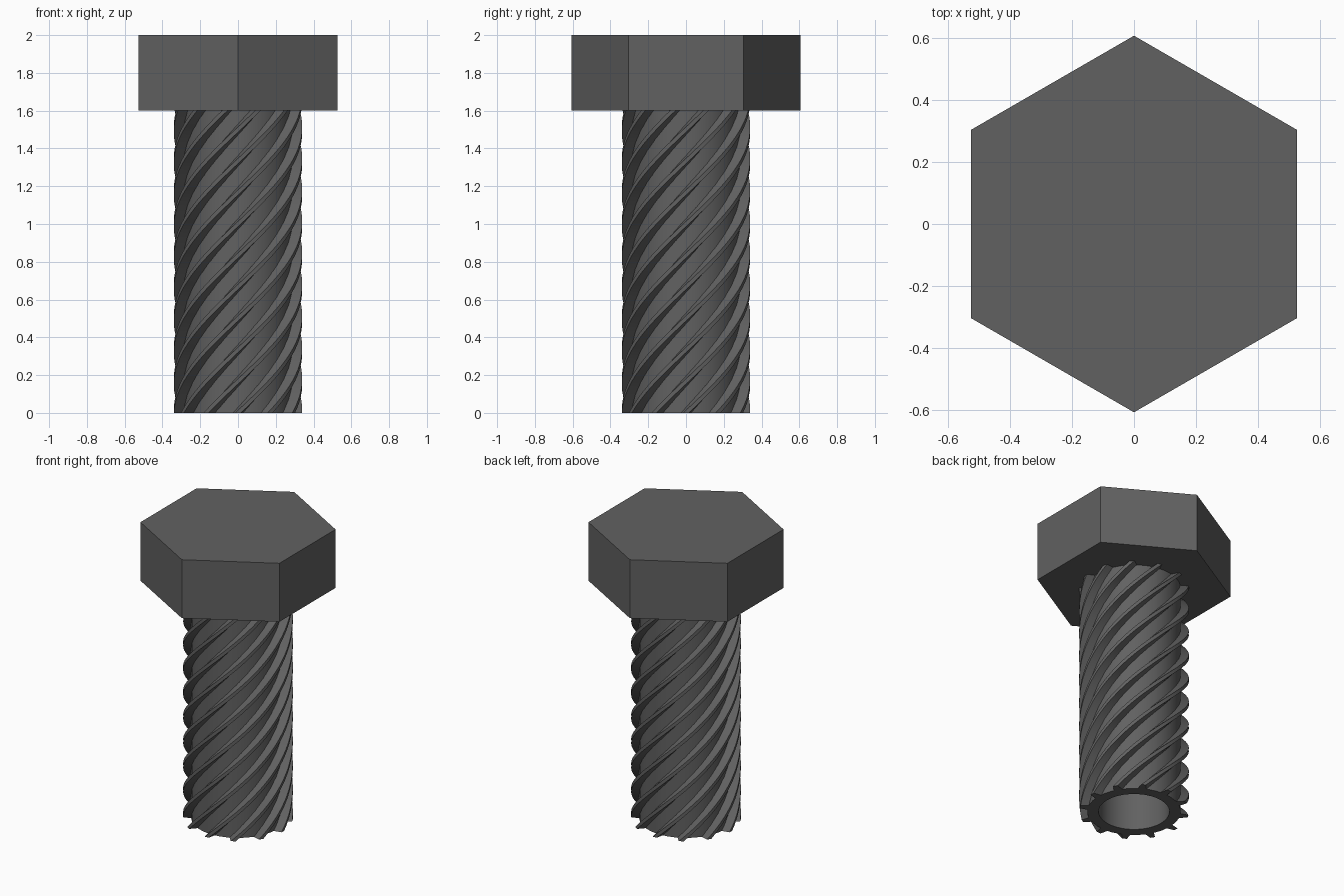
import bpy, bmesh
from math import cos, sin, pi, tau, radians

if "Cube" in bpy.data.objects:
    bpy.data.objects.remove(bpy.data.objects["Cube"])

SHAFT_TOP, LEAD, RIDGES = 1.6, 2.0, 12
CORE_R, HOLE_R, RIDGE_R = 0.29, 0.22, 0.34

steel = bpy.data.materials.new("dark_steel")
steel.diffuse_color = (0.12, 0.12, 0.12, 1)
steel.use_nodes = True
steel.node_tree.nodes["Principled BSDF"].inputs["Base Color"].default_value = steel.diffuse_color


def finish(name, bm, smooth=True):
    bmesh.ops.recalc_face_normals(bm, faces=bm.faces)
    mesh = bpy.data.meshes.new(name)
    bm.to_mesh(mesh)
    bm.free()
    mesh.materials.append(steel)
    obj = bpy.data.objects.new(name, mesh)
    bpy.context.collection.objects.link(obj)
    if smooth:
        bpy.ops.object.select_all(action='DESELECT')
        obj.select_set(True)
        bpy.context.view_layer.objects.active = obj
        bpy.ops.object.shade_smooth_by_angle(angle=radians(30))
    return obj


def ring(bm, r, z, n, phase=0.0):
    return [bm.verts.new((r * cos(phase + tau * i / n), r * sin(phase + tau * i / n), z))
            for i in range(n)]


def bridge(bm, a, b):
    n = len(a)
    for i in range(n):
        j = (i + 1) % n
        bm.faces.new((a[i], a[j], b[j], b[i]))


# Hexagonal head, corners on the y axis
bm = bmesh.new()
low, high = ring(bm, 0.607, SHAFT_TOP, 6, pi / 2), ring(bm, 0.607, 2.0, 6, pi / 2)
bridge(bm, low, high)
bm.faces.new(low)
bm.faces.new(high)
finish("hex_head", bm, smooth=False)

# Hollow shaft, open at the bottom, closed off by the head
bm = bmesh.new()
loops = [ring(bm, r, z, 32) for r, z in
         ((HOLE_R, SHAFT_TOP), (HOLE_R, 0), (CORE_R, 0), (CORE_R, SHAFT_TOP))]
for a, b in zip(loops, loops[1:]):
    bridge(bm, a, b)
finish("hollow_shaft", bm)

# Twelve right-handed helical ridges with a tapered section
bm = bmesh.new()
section = ((CORE_R - 0.015, -0.03), (RIDGE_R, -0.015), (RIDGE_R, 0.015), (CORE_R - 0.015, 0.03))
STEPS = 56
for k in range(RIDGES):
    rows = []
    for s in range(STEPS + 1):
        z = SHAFT_TOP * s / STEPS
        turn = tau * (k / RIDGES + z / LEAD)
        rows.append([bm.verts.new((r * cos(turn + w / r), r * sin(turn + w / r), z))
                     for r, w in section])
    for a, b in zip(rows, rows[1:]):
        bridge(bm, a, b)
    bm.faces.new(rows[0])
    bm.faces.new(rows[-1])
finish("helical_ridges", bm)
